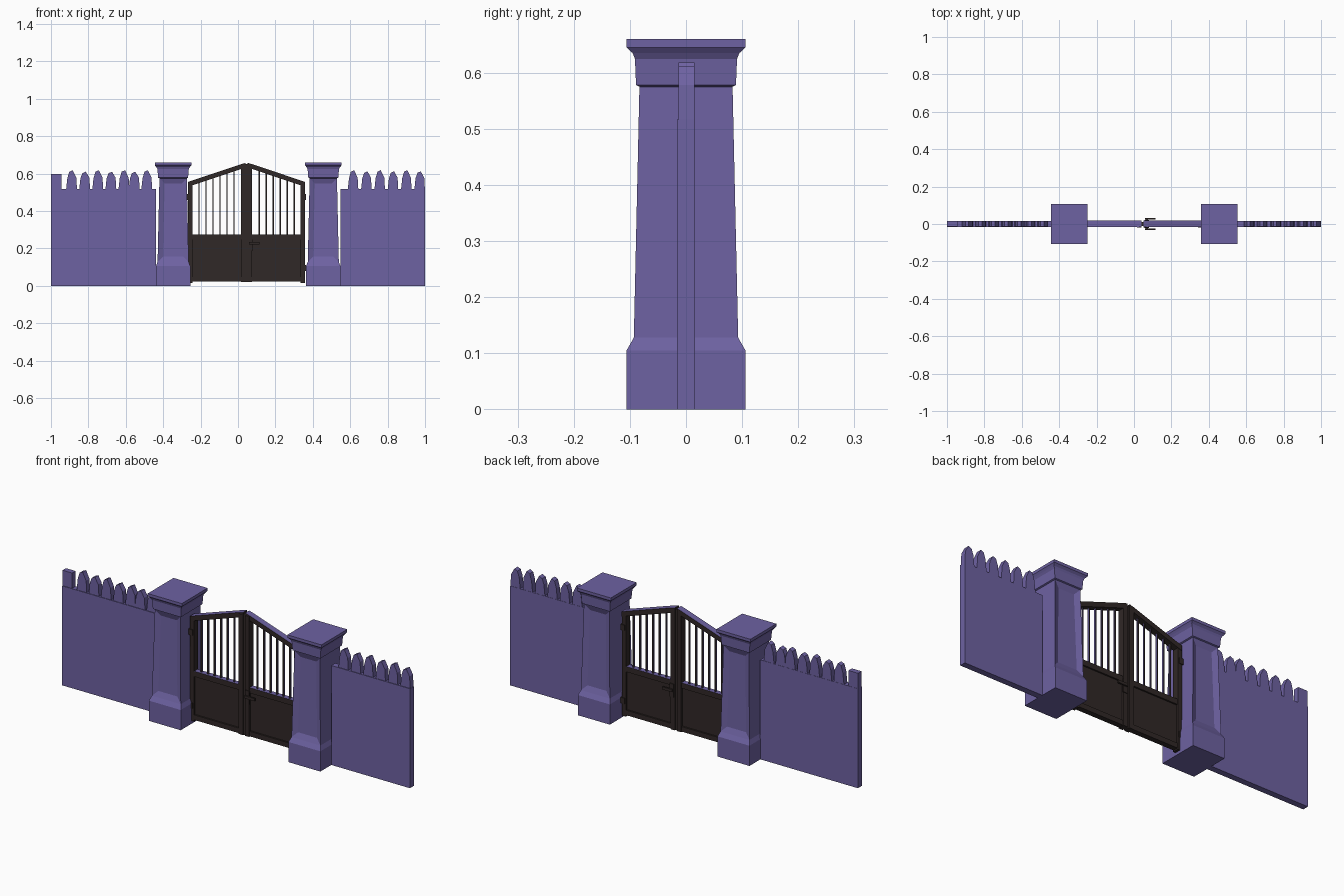
import bpy, bmesh

if "Cube" in bpy.data.objects:
    bpy.data.objects.remove(bpy.data.objects["Cube"])

def material(name, rgb):
    m = bpy.data.materials.new(name)
    m.diffuse_color = (*rgb, 1)
    m.use_nodes = True
    m.node_tree.nodes["Principled BSDF"].inputs["Base Color"].default_value = m.diffuse_color
    return m

PURPLE = material("purple_stone", (0.155, 0.122, 0.36))
BROWN = material("dark_brown_metal", (0.030, 0.021, 0.020))

def finish(name, bm, mats):
    bmesh.ops.recalc_face_normals(bm, faces=bm.faces)
    me = bpy.data.meshes.new(name)
    bm.to_mesh(me)
    bm.free()
    for m in mats:
        me.materials.append(m)
    ob = bpy.data.objects.new(name, me)
    bpy.context.collection.objects.link(ob)
    return ob

def prism(name, pts, y0, y1, mats, rule=None):
    """Extrude an xz outline from y0 to y1; rule(normal) picks the second colour."""
    bm = bmesh.new()
    face = bm.faces.new([bm.verts.new((x, y0, z)) for x, z in pts])
    out = bmesh.ops.extrude_face_region(bm, geom=[face])
    for v in out["geom"]:
        if isinstance(v, bmesh.types.BMVert):
            v.co.y = y1
    bmesh.ops.recalc_face_normals(bm, faces=bm.faces)
    if rule:
        for f in bm.faces:
            f.material_index = int(rule(f.normal))
    return finish(name, bm, mats)

def box(name, x0, x1, z0, z1, y0, y1, mats=(BROWN,), rule=None):
    return prism(name, [(x0, z0), (x1, z0), (x1, z1), (x0, z1)], y0, y1, mats, rule)

# Pillars: stacked square rings, with a recessed slot front and back
RINGS = [(0.092, 0.106, 0), (0.092, 0.106, 0.105), (0.083, 0.093, 0.128),
         (0.073, 0.083, 0.575), (0.080, 0.089, 0.578), (0.084, 0.091, 0.625),
         (0.090, 0.095, 0.635), (0.098, 0.106, 0.645), (0.098, 0.106, 0.660)]

def pillar(name, cx):
    bm = bmesh.new()
    rings = [[bm.verts.new((cx + sx * hx, sy * hy, z))
              for sx, sy in ((-1, -1), (1, -1), (1, 1), (-1, 1))] for hx, hy, z in RINGS]
    slots = []
    for i, (a, b) in enumerate(zip(rings, rings[1:])):
        for k in range(4):
            f = bm.faces.new((a[k], a[(k + 1) % 4], b[(k + 1) % 4], b[k]))
            if i == 2 and k in (0, 2):
                slots.append(f)
    bm.faces.new(rings[0][::-1])
    bm.faces.new(rings[-1])
    bm.normal_update()
    bmesh.ops.inset_individual(bm, faces=slots, thickness=0.04, depth=-0.012)
    finish(name, bm, [PURPLE])

pillar("left_pillar", -0.347)
pillar("right_pillar", 0.456)

# Fence walls with pointed pickets on top
def picket(name, x, w, peak):
    prism(name, [(x - w, 0.505), (x + w, 0.505), (x + w * 0.85, 0.578),
                 (x + w * 0.2, peak), (x - w * 0.4, peak - 0.008), (x - w * 0.75, 0.575)],
          -0.013, 0.015, [PURPLE])

box("left_wall", -1.0, -0.438, 0, 0.517, -0.016, 0.016, [PURPLE])
box("right_wall", 0.548, 1.0, 0, 0.517, -0.016, 0.016, [PURPLE])
box("end_picket", -1.0, -0.945, 0.505, 0.597, -0.013, 0.015, [PURPLE])
for i, x in enumerate((-0.89, -0.82, -0.75, -0.68, -0.61, -0.555, -0.488)):
    picket(f"left_picket_{i}", x, 0.030, 0.618 - 0.008 * (i % 2))
for i in range(6):
    picket(f"right_picket_{i}", 0.615 + 0.0712 * i, 0.029, 0.618 - 0.006 * (i % 2))

# Gate leaves, mirrored about the meeting line
CX = 0.046

def rail_top(u):
    return 0.657 - 0.335 * max(u - 0.01, 0)

def leaf(side, s):
    def part(name, u0, u1, z0, z1, t, mats=(BROWN,), rule=None):
        box(f"{side}_{name}", CX + s * u0, CX + s * u1, z0, z1, -t, t, mats, rule)
    up = lambda n: n.z > 0.7
    sideways = lambda n: abs(n.x) > 0.7
    part("meeting_stile", 0.006, 0.030, 0.02, 0.645, 0.018)
    part("outer_stile", 0.288, 0.312, 0.015, 0.55, 0.016)
    part("bottom_rail", 0.03, 0.288, 0.022, 0.048, 0.014)
    part("middle_rail", 0.03, 0.288, 0.247, 0.275, 0.014, (BROWN, PURPLE), up)
    part("lower_panel", 0.03, 0.288, 0.045, 0.25, 0.006)
    # sloping top rail
    prism(f"{side}_top_rail",
          [(CX + s * u, rail_top(u) - d) for u, d in
           ((0.006, 0), (0.03, 0), (0.312, 0), (0.312, 0.026), (0.03, 0.026), (0.006, 0.026))],
          -0.016, 0.018, (BROWN, PURPLE), up)
    # thin upright bars
    for i in range(6):
        u = 0.067 + i * 0.0375
        part(f"bar_{i}", u - 0.0035, u + 0.0035, 0.27, rail_top(u) - 0.015, 0.004,
             (BROWN, PURPLE), sideways)
    # hinges
    for i, z in enumerate((0.08, 0.46)):
        part(f"hinge_{i}", 0.295, 0.318, z, z + 0.03, 0.020)

leaf("left", -1)
leaf("right", 1)

# Cover strip over the joint, latch plates and handles
box("cover_strip", CX - 0.008, CX + 0.008, 0.02, 0.65, -0.012, 0.012)
for s, side in ((-1, "front"), (1, "back")):
    box(f"{side}_latch_plate", 0.056, 0.080, 0.19, 0.26, s * 0.016, s * 0.022)
    box(f"{side}_handle_stem", 0.062, 0.074, 0.222, 0.234, s * 0.02, s * 0.03)
    box(f"{side}_handle", 0.060, 0.116, 0.221, 0.235, s * 0.023, s * 0.031)
